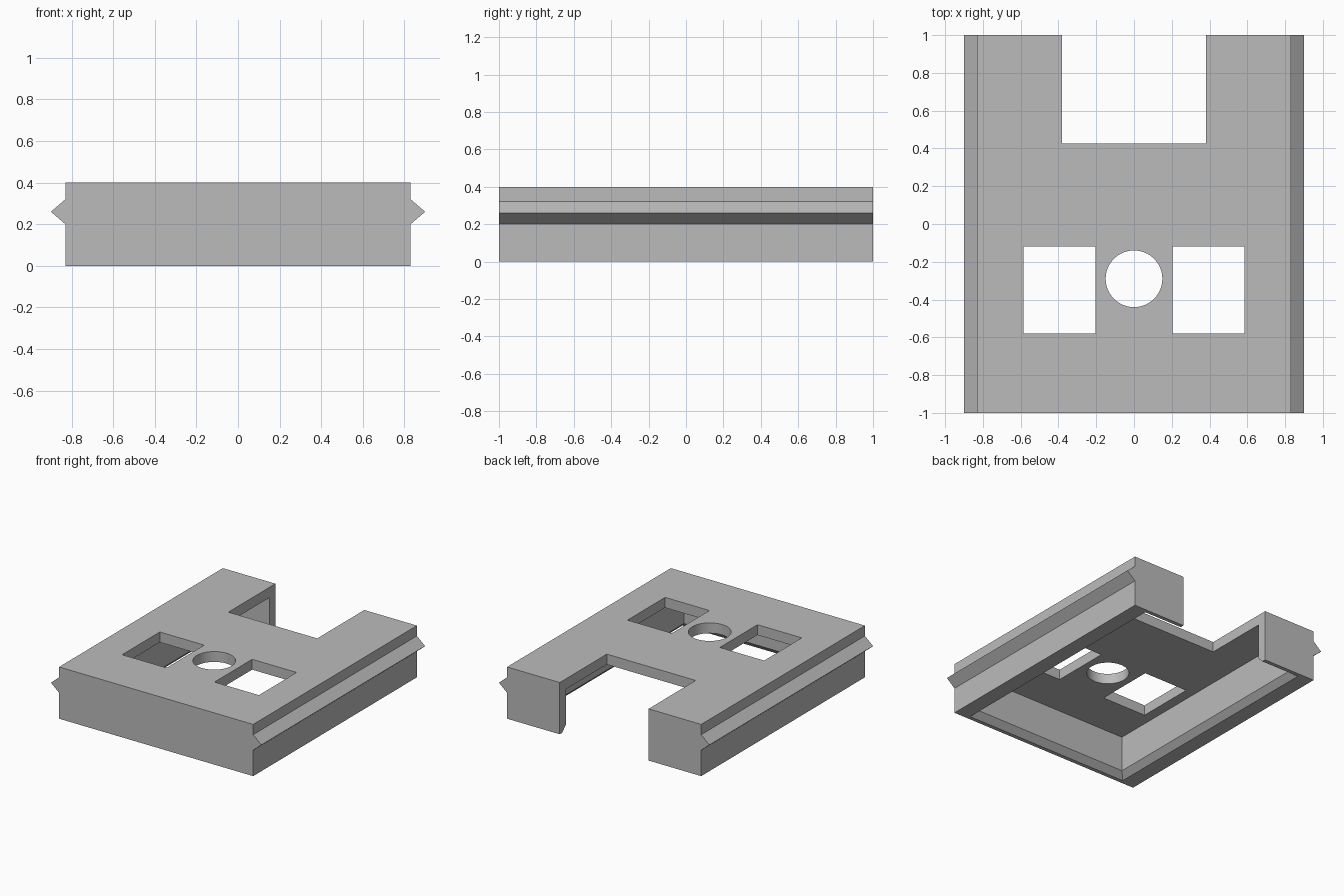
import bpy
import bmesh
import math

cube = bpy.data.objects.get("Cube")
if cube:
    bpy.data.objects.remove(cube, do_unlink=True)

grey = bpy.data.materials.new("plain grey")
grey.use_nodes = True
colour = (0.5, 0.5, 0.5, 1)
grey.diffuse_color = colour
grey.node_tree.nodes["Principled BSDF"].inputs["Base Color"].default_value = colour

HALF_W, HALF_L, HEIGHT = 0.83, 1.0, 0.4
CEILING = 0.32


def loft(name, rings):
    """Join rings of points into a closed solid."""
    bm = bmesh.new()
    loops = [[bm.verts.new(p) for p in ring] for ring in rings]
    n = len(loops[0])
    for a, b in zip(loops, loops[1:]):
        for i in range(n):
            j = (i + 1) % n
            bm.faces.new((a[i], a[j], b[j], b[i]))
    bm.faces.new(loops[0][::-1])
    bm.faces.new(loops[-1])
    bmesh.ops.recalc_face_normals(bm, faces=bm.faces)
    mesh = bpy.data.meshes.new(name)
    bm.to_mesh(mesh)
    bm.free()
    mesh.materials.append(grey)
    obj = bpy.data.objects.new(name, mesh)
    bpy.context.collection.objects.link(obj)
    return obj


def rect(x0, x1, y0, y1, z):
    return [(x0, y0, z), (x1, y0, z), (x1, y1, z), (x0, y1, z)]


def box(name, x0, x1, y0, y1):
    return loft(name, [rect(x0, x1, y0, y1, z) for z in (-0.2, 0.6)])


def circle(x, y, z, radius, sides=64):
    steps = [2 * math.pi * i / sides for i in range(sides)]
    return [(x + radius * math.cos(t), y + radius * math.sin(t), z) for t in steps]


# Body with a pointed rail along each side
side = [(HALF_W, 0), (HALF_W, 0.2), (0.9, 0.26), (HALF_W, 0.32), (HALF_W, HEIGHT)]
section = side + [(-x, z) for x, z in reversed(side)]
body = loft("sliding_plate", [[(x, y, z) for x, z in section] for y in (-HALF_L, HALF_L)])


# Hollow underside, flared at its lower rim
def hollow(flare, z):
    x, y = HALF_W - 0.166 + flare, HALF_L - 0.075 + flare
    return rect(-x, x, -y, y, z)


cutters = [
    loft("hollow_cutter", [hollow(0.045, -0.1), hollow(0.045, 0),
                           hollow(0, 0.045), hollow(0, CEILING)]),
    # Open notch at the back
    box("notch_cutter", -0.38, 0.38, 0.425, 1.2),
    # Round hole between two windows
    loft("round_hole_cutter", [circle(0, -0.29, z, 0.15) for z in (0.2, 0.6)]),
    box("left_window_cutter", 0.205, 0.585, -0.58, -0.12),
    box("right_window_cutter", -0.585, -0.205, -0.58, -0.12),
]

# Cut the openings, then drop the cutters
bpy.ops.object.select_all(action="DESELECT")
bpy.context.view_layer.objects.active = body
body.select_set(True)
for cutter in cutters:
    cutter.hide_render = True
    cut = body.modifiers.new(cutter.name, "BOOLEAN")
    cut.operation = "DIFFERENCE"
    cut.solver = "EXACT"
    cut.object = cutter
    bpy.ops.object.modifier_apply(modifier=cut.name)
    bpy.data.objects.remove(cutter, do_unlink=True)

bpy.ops.object.shade_smooth_by_angle(angle=math.radians(25))
